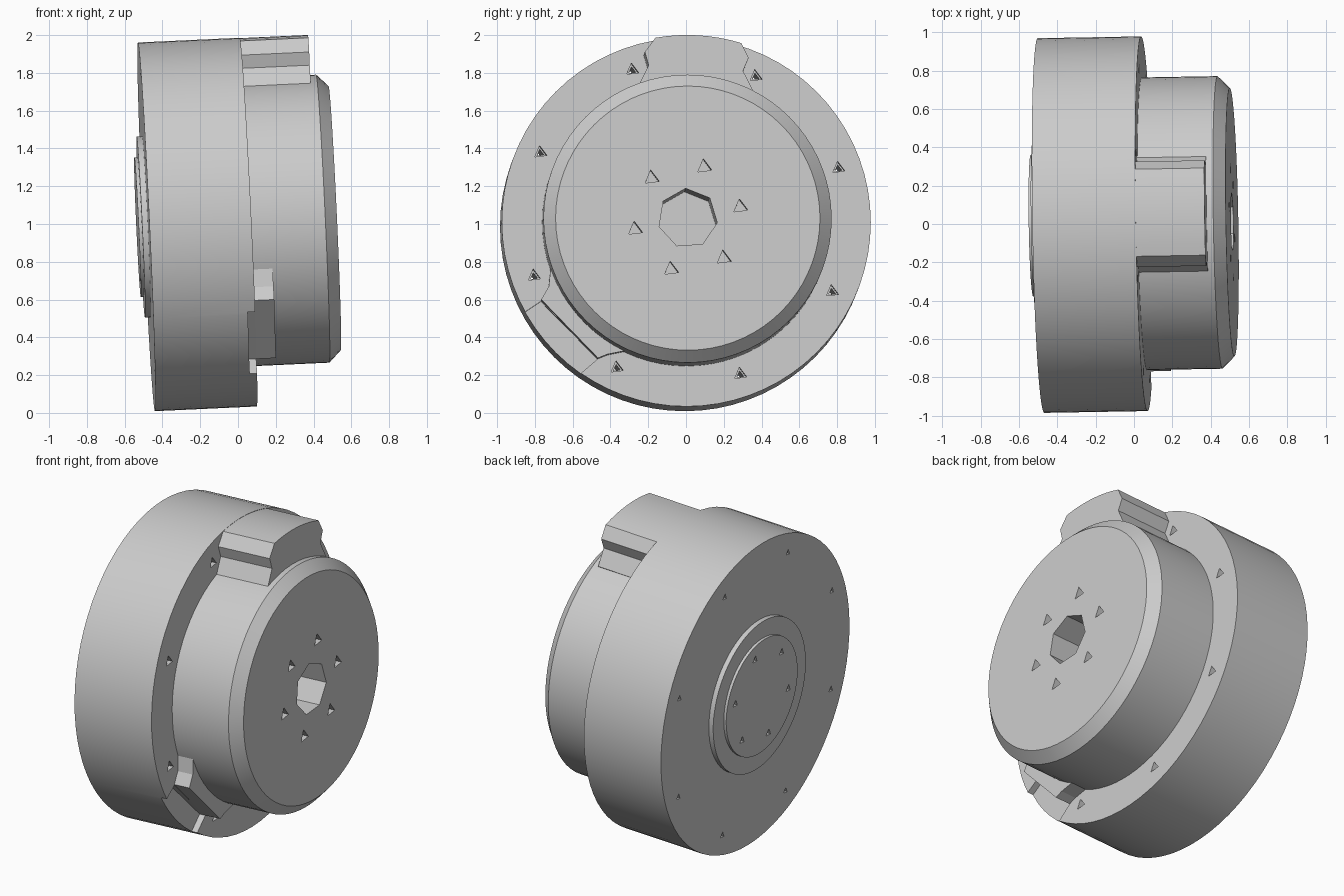
import bpy, bmesh, math
from mathutils import Matrix, Vector

old = bpy.data.objects.get("Cube")
if old:
    bpy.data.objects.remove(old, do_unlink=True)

# One grey finish for everything
grey = bpy.data.materials.new("light_grey")
grey.use_nodes = True
COLOUR = (0.6, 0.6, 0.6, 1)
grey.diffuse_color = COLOUR
grey.node_tree.nodes["Principled BSDF"].inputs["Base Color"].default_value = COLOUR

# Local frame: spin axis is +x from the back face; the whole unit leans slightly
FRAME = (Matrix.Translation((-0.485, -0.008, 0.985))
         @ Matrix.Rotation(math.radians(1), 4, 'Z')
         @ Matrix.Rotation(math.radians(-2.65), 4, 'Y'))


def finish(bm, name):
    bmesh.ops.recalc_face_normals(bm, faces=bm.faces)
    mesh = bpy.data.meshes.new(name)
    bm.to_mesh(mesh)
    bm.free()
    mesh.materials.append(grey)
    obj = bpy.data.objects.new(name, mesh)
    obj.matrix_world = FRAME
    bpy.context.collection.objects.link(obj)
    return obj


def polar(radius, degrees):
    a = math.radians(degrees)
    return radius * math.cos(a), radius * math.sin(a)


def add_prism(bm, points, x0, x1):
    """Extrude a (y, z) outline along the axis."""
    ends = [[bm.verts.new((x, y, z)) for y, z in points] for x in (x0, x1)]
    bm.faces.new(ends[0])
    bm.faces.new(ends[1])
    for i in range(len(points)):
        j = (i + 1) % len(points)
        bm.faces.new((ends[0][i], ends[0][j], ends[1][j], ends[1][i]))


def prism(name, points, x0, x1):
    bm = bmesh.new()
    add_prism(bm, points, x0, x1)
    return finish(bm, name)


def lathe(name, profile, sides=72):
    """Turn an (x, radius) profile about the axis and cap both ends."""
    bm = bmesh.new()
    rings = [[bm.verts.new((x, *polar(r, 360 * i / sides))) for i in range(sides)]
             for x, r in profile]
    for a, b in zip(rings, rings[1:]):
        for i in range(sides):
            j = (i + 1) % sides
            bm.faces.new((a[i], a[j], b[j], b[i]))
    bm.faces.new(rings[0])
    bm.faces.new(rings[-1])
    return finish(bm, name)


def hole_ring(bm, count, radius, phase, size, x0, x1):
    """Ring of three-sided bolt holes."""
    for k in range(count):
        cy, cz = polar(radius, phase + 360 * k / count)
        tri = [(cy + y, cz + z) for y, z in (polar(size, 97 + 120 * n) for n in range(3))]
        add_prism(bm, tri, x0, x1)


def cut(target, cutter):
    mod = target.modifiers.new(cutter.name, 'BOOLEAN')
    mod.operation = 'DIFFERENCE'
    mod.solver = 'EXACT'
    mod.object = cutter
    cutter.hide_render = True
    cutter.display_type = 'WIRE'
    cutter.hide_set(True)


# Main housing: stepped back boss, wide disc, chamfered drum
R, DRUM, FLANGE = 0.977, 0.763, 0.54
body = lathe("housing", [(-0.047, 0.37), (-0.03, 0.37), (-0.03, 0.48), (0, 0.48),
                         (0, R), (FLANGE, R), (FLANGE, DRUM), (0.935, DRUM), (0.998, 0.70)])

# Top connector block with waisted sides and a rounded crown
right_side = [(0.345, 0.685), (0.295, 0.785), (0.325, 0.855)]
left_side = [(-0.225, 0.885), (-0.205, 0.815), (-0.255, 0.715)]
crown = [polar(R - 0.002, 73 + 27 * i / 8) for i in range(9)]
root = [polar(0.74, 108), polar(0.74, 64)]
block = prism("top_block", right_side + crown + left_side + root, FLANGE - 0.02, 0.90)

# Low bracket with a straight face, beside the drum
bracket = prism("lower_bracket",
                [(-0.72, -0.25), (-0.73, -0.345), (-0.77, -0.415), (-0.47, -0.725),
                 (-0.42, -0.705), (-0.32, -0.685), (-0.36, -0.6), (-0.65, -0.3)],
                0.49, 0.645)

# Shallow rim recess outside the bracket
notch = prism("rim_recess_cutter",
              [(-0.77, -0.42), (-0.92, -0.52), (-0.65, -0.88), (-0.47, -0.725)], 0.50, 0.7)

# Wide bolt holes on the flange and drum face, plus the seven-sided centre socket
bm = bmesh.new()
hole_ring(bm, 8, 0.855, 19.5, 0.037, 0.46, 0.6)
hole_ring(bm, 6, 0.285, 12, 0.043, 0.90, 1.1)
add_prism(bm, [polar(0.158, 94 + 360 * k / 7) for k in range(7)], 0.6, 1.1)
wide = finish(bm, "wide_hole_cutter")

# Narrow bolt holes running from the back
bm = bmesh.new()
hole_ring(bm, 8, 0.855, 19.5, 0.021, -0.1, 0.48)
hole_ring(bm, 6, 0.285, 12, 0.026, -0.1, 0.05)
narrow = finish(bm, "narrow_hole_cutter")

# Smooth round sides, keep crisp edges
for obj in bpy.context.selected_objects:
    obj.select_set(False)
for obj in (body, block):
    obj.select_set(True)
bpy.context.view_layer.objects.active = body
bpy.ops.object.shade_smooth_by_angle(angle=math.radians(20))

for cutter in (notch, wide, narrow):
    cut(body, cutter)
